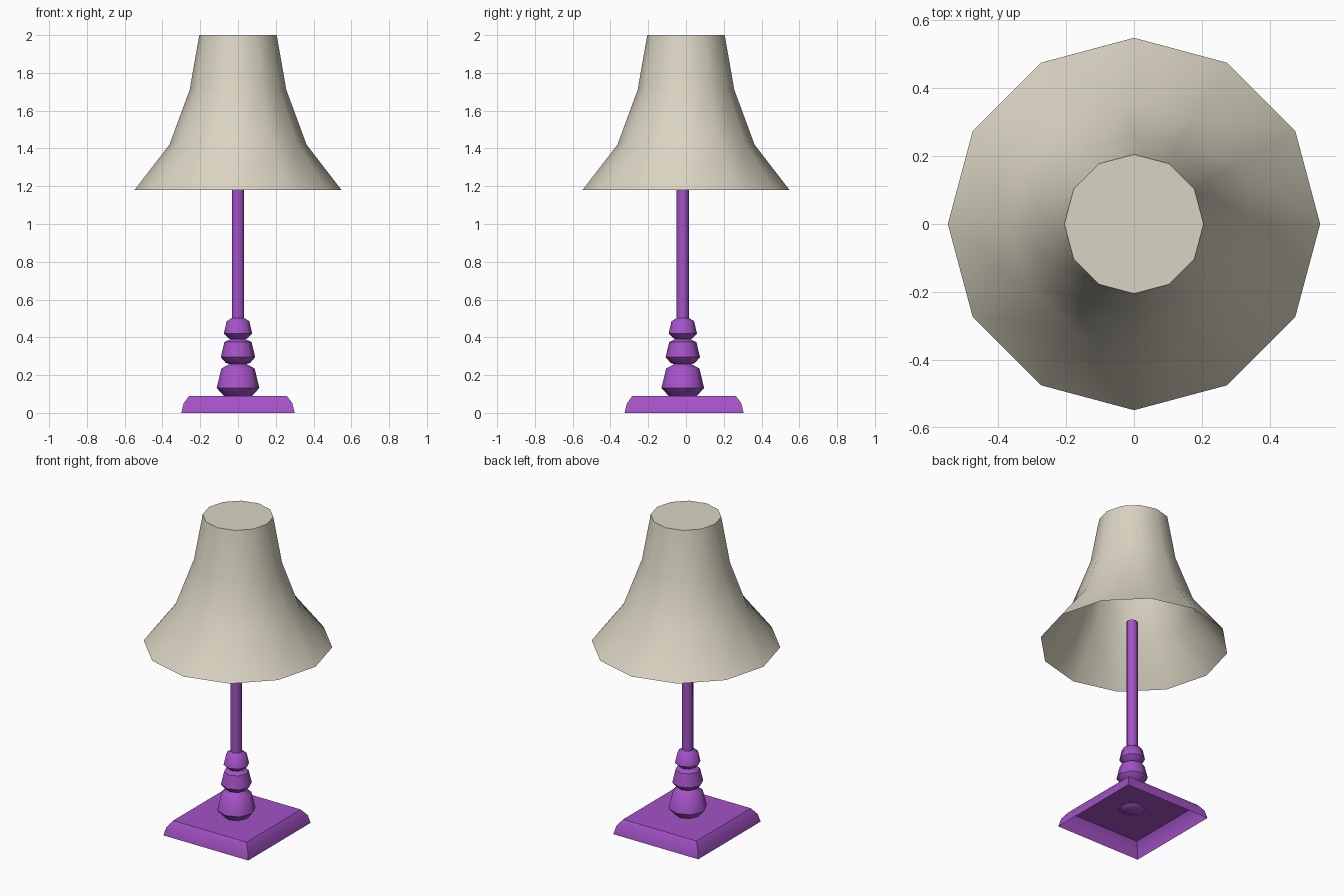
import bpy, bmesh, math

if "Cube" in bpy.data.objects:
    bpy.data.objects.remove(bpy.data.objects["Cube"])


def material(name, rgb):
    m = bpy.data.materials.new(name)
    m.diffuse_color = (*rgb, 1)
    m.use_nodes = True
    m.node_tree.nodes["Principled BSDF"].inputs["Base Color"].default_value = m.diffuse_color
    return m


def skin(name, rings, mat, cap_top, cap_bottom, sharp_deg):
    """Join a stack of equal-sized rings of points into one shell."""
    bm = bmesh.new()
    loops = [[bm.verts.new(p) for p in ring] for ring in rings]
    n = len(loops[0])
    for a, b in zip(loops, loops[1:]):
        for i in range(n):
            j = (i + 1) % n
            bm.faces.new((a[i], a[j], b[j], b[i]))
    if cap_top:
        bm.faces.new(loops[-1])
    if cap_bottom:
        bm.faces.new(loops[0][::-1])
    # smooth shading with sharp edges kept
    bm.normal_update()
    for f in bm.faces:
        f.smooth = True
    for e in bm.edges:
        if len(e.link_faces) == 2 and e.calc_face_angle() > math.radians(sharp_deg):
            e.smooth = False
    me = bpy.data.meshes.new(name)
    bm.to_mesh(me)
    bm.free()
    me.materials.append(mat)
    ob = bpy.data.objects.new(name, me)
    bpy.context.collection.objects.link(ob)
    return ob


def circle(r, z, sides, y=0.0):
    return [(r * math.cos(2 * math.pi * i / sides),
             y + r * math.sin(2 * math.pi * i / sides), z) for i in range(sides)]


def rectangle(hx, hy, z, y=0.0):
    return [(sx * hx, y + sy * hy, z) for sx, sy in ((-1, -1), (1, -1), (1, 1), (-1, 1))]


purple = material("purple", (0.37, 0.085, 0.57))
cream = material("cream", (0.70, 0.66, 0.54))
STEM_Y = -0.017

# hollow square foot with a rounded-over edge, open underneath
foot = [(0.0, 0.0), (0.012, 0.05), (0.041, 0.09)]
skin("foot", [rectangle(0.30 - d, 0.315 - d, z, -0.01) for d, z in foot],
     purple, True, False, 50)

# turned stem: three shrinking knobs and a thin rod ending inside the shade
stem = [(0.04, 0.075), (0.075, 0.09), (0.113, 0.132), (0.088, 0.235), (0.045, 0.258),
        (0.065, 0.265), (0.091, 0.295), (0.072, 0.375), (0.04, 0.39),
        (0.05, 0.395), (0.075, 0.42), (0.06, 0.485), (0.033, 0.502), (0.033, 1.34)]
skin("stem", [circle(r, z, 8, STEM_Y) for r, z in stem], purple, True, True, 50)

# flared twelve-sided shade, closed on top and open below
shade = [(0.548, 1.18), (0.363, 1.42), (0.256, 1.71), (0.205, 2.0)]
skin("lamp_shade", [circle(r, z, 12) for r, z in shade], cream, True, False, 50)
